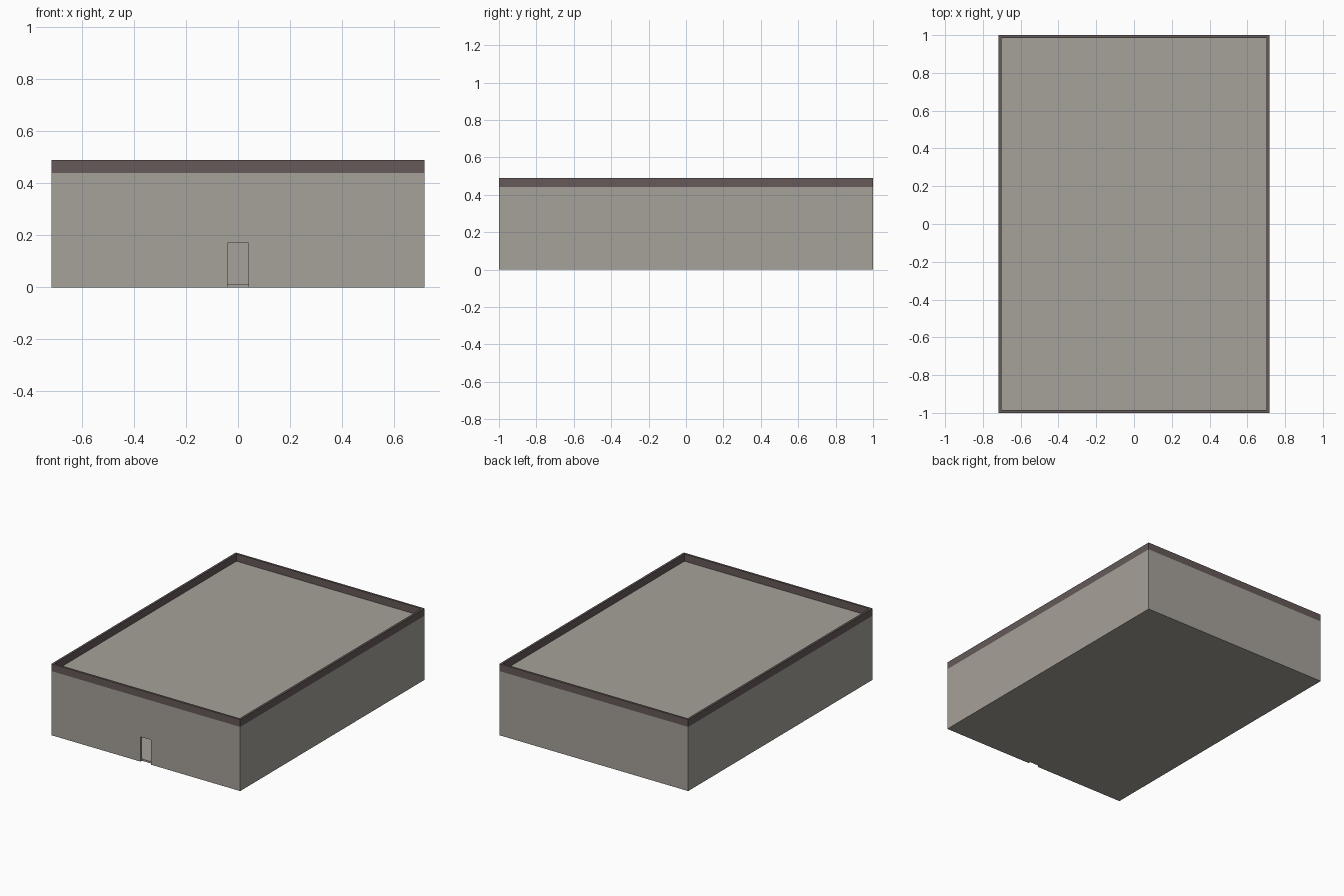
import bpy, bmesh

if "Cube" in bpy.data.objects:
    bpy.data.objects.remove(bpy.data.objects["Cube"])

W, D = 0.717, 1.0          # half width, half depth
T = 0.015                  # wall thickness
EAVE, TOP = 0.44, 0.49     # bottom and top of the parapet band
DOOR_W, DOOR_H = 0.04, 0.17
FLOOR = 0.012


def material(name, color):
    m = bpy.data.materials.new(name)
    m.diffuse_color = (*color, 1)
    m.use_nodes = True
    m.node_tree.nodes["Principled BSDF"].inputs["Base Color"].default_value = m.diffuse_color
    return m


stone = material("warm grey wall", (0.381, 0.356, 0.319))
trim = material("dark brown trim", (0.130, 0.102, 0.098))


def finish(name, bm, mat):
    bmesh.ops.recalc_face_normals(bm, faces=bm.faces)
    me = bpy.data.meshes.new(name)
    bm.to_mesh(me)
    bm.free()
    me.materials.append(mat)
    ob = bpy.data.objects.new(name, me)
    bpy.context.collection.objects.link(ob)
    return ob


def prism(name, outline, z0, z1, mat):
    """Extrude a flat outline upwards."""
    bm = bmesh.new()
    face = bm.faces.new([bm.verts.new((x, y, z0)) for x, y in outline])
    up = bmesh.ops.extrude_face_region(bm, geom=[face])["geom"]
    verts = [v for v in up if isinstance(v, bmesh.types.BMVert)]
    bmesh.ops.translate(bm, verts=verts, vec=(0, 0, z1 - z0))
    return finish(name, bm, mat)


def rect(x, y):
    return [(-x, -y), (x, -y), (x, y), (-x, y)]


def ring(name, z0, z1, mat):
    """Closed rectangular wall of thickness T."""
    bm = bmesh.new()
    loops = [[bm.verts.new((x, y, z)) for x, y in rect(W - i, D - i)]
             for i, z in ((0, z0), (0, z1), (T, z1), (T, z0))]
    for k in range(4):
        a, b = loops[k], loops[(k + 1) % 4]
        for i in range(4):
            j = (i + 1) % 4
            bm.faces.new((a[i], a[j], b[j], b[i]))
    return finish(name, bm, mat)


# Lower walls: a ring left open at the doorway, then a closed ring above it
d = DOOR_W
prism("lower_walls", [(d, -D), (W, -D), (W, D), (-W, D), (-W, -D), (-d, -D),
                      (-d, T - D), (T - W, T - D), (T - W, D - T),
                      (W - T, D - T), (W - T, T - D), (d, T - D)],
      0, DOOR_H, stone)
ring("upper_walls", DOOR_H, EAVE, stone)

# Parapet band around the roof
ring("parapet", EAVE, TOP, trim)

# Floor and roof slabs inside the walls
prism("floor", rect(W - T, D - T), 0, FLOOR, stone)
prism("roof", rect(W - T, D - T), EAVE - 0.015, EAVE, stone)
